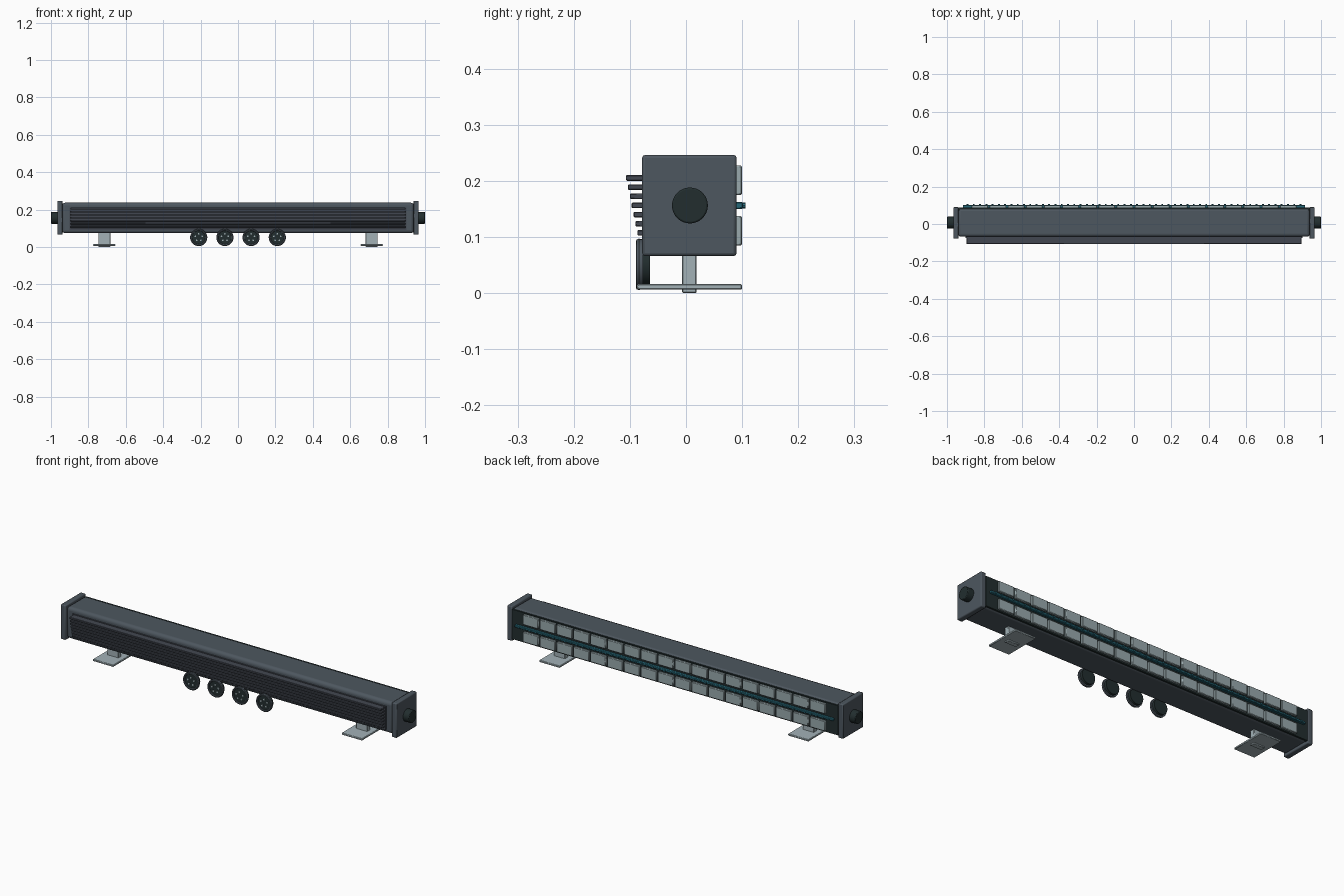
import bpy, math
from mathutils import Vector

if "Cube" in bpy.data.objects:
    bpy.data.objects.remove(bpy.data.objects["Cube"])


def material(name, rgb):
    m = bpy.data.materials.new(name)
    m.diffuse_color = (*rgb, 1)
    m.use_nodes = True
    m.node_tree.nodes["Principled BSDF"].inputs["Base Color"].default_value = m.diffuse_color
    return m


SLATE = material("slate_metal", (0.075, 0.095, 0.115))
FIN = material("fin_grey", (0.055, 0.064, 0.082))
DARK = material("dark_rubber", (0.016, 0.027, 0.028))
STEEL = material("pale_steel", (0.36, 0.44, 0.47))
LENS = material("lens_grey", (0.32, 0.40, 0.42))
TEAL = material("teal_strip", (0.02, 0.14, 0.19))


def finish(ob, name, mat, bevel=0, segments=1):
    ob.name = name
    ob.data.materials.append(mat)
    if bevel:
        mod = ob.modifiers.new("soft_edges", 'BEVEL')
        mod.width, mod.segments = bevel, segments
        mod.limit_method = 'ANGLE'
    bpy.ops.object.shade_smooth_by_angle(angle=math.radians(35))
    return ob


def box(name, mat, x, y, z, bevel=0, segments=1):
    """Box from (min, max) pairs along each axis."""
    bpy.ops.mesh.primitive_cube_add(size=1)
    ob = bpy.context.object
    lo, hi = Vector((x[0], y[0], z[0])), Vector((x[1], y[1], z[1]))
    ob.location = (lo + hi) / 2
    ob.scale = hi - lo
    bpy.ops.object.transform_apply(location=False, rotation=False, scale=True)
    return finish(ob, name, mat, bevel, segments)


def rod(name, mat, axis, span, centre, radius, sides=32, bevel=0):
    """Cylinder along x or y; centre gives the other two coordinates."""
    mid = (span[0] + span[1]) / 2
    if axis == 'x':
        loc, rot = (mid, *centre), (0, math.pi / 2, 0)
    else:
        loc, rot = (centre[0], mid, centre[1]), (math.pi / 2, 0, 0)
    bpy.ops.mesh.primitive_cylinder_add(vertices=sides, radius=radius,
                                        depth=span[1] - span[0], location=loc, rotation=rot)
    return finish(bpy.context.object, name, mat, bevel, 2)


# Long housing and the dark board set in its back
box("housing", SLATE, (-0.94, 0.94), (-0.068, 0.085), (0.074, 0.237), 0.016, 4)
box("back_board", DARK, (-0.937, 0.937), (0.07, 0.089), (0.078, 0.232))

# Cooling fins, each one shallower than the one above
box("fin_base", FIN, (-0.90, 0.90), (-0.074, -0.06), (0.09, 0.212))
for i in range(7):
    z = 0.205 - i * 0.0163
    box("cooling_fin", FIN, (-0.895, 0.895), (-0.107 + i * 0.0034, -0.065),
        (z - 0.005, z + 0.005), 0.0015)

# End caps, side knobs and mounting feet
for s in (-1, 1):
    def span(a, b):
        return tuple(sorted((s * a, s * b)))
    box("end_cap", SLATE, span(0.937, 0.966), (-0.078, 0.09), (0.066, 0.246), 0.005, 2)
    rod("side_knob", DARK, 'x', span(0.96, 1.0), (0.007, 0.156), 0.032, 32, 0.003)
    box("foot_post", STEEL, span(0.683, 0.747), (-0.007, 0.019), (0.0, 0.08), 0.002)
    box("foot_plate", STEEL, span(0.656, 0.774), (-0.087, 0.1), (0.006, 0.016), 0.002)

# Row of round connectors under the front edge
for x in (-0.21, -0.07, 0.07, 0.21):
    z = 0.051
    rod("connector_body", DARK, 'y', (-0.084, -0.064), (x, z), 0.038)
    rod("connector_flange", SLATE, 'y', (-0.082, -0.077), (x, z), 0.045)
    rod("connector_face", DARK, 'y', (-0.0845, -0.08), (x, z), 0.039)
    bpy.ops.mesh.primitive_torus_add(major_radius=0.0405, minor_radius=0.0055,
                                     major_segments=32, minor_segments=8,
                                     location=(x, -0.084, z), rotation=(math.pi / 2, 0, 0))
    finish(bpy.context.object, "connector_rim", SLATE)
    for k in range(5):
        a = math.pi / 2 + k * math.tau / 5
        rod("connector_pin", STEEL, 'y', (-0.088, -0.08),
            (x + 0.019 * math.cos(a), z + 0.019 * math.sin(a)), 0.0045, 10)

# Two rows of lens tiles on the back
COUNT, PITCH = 18, 0.097
for i in range(COUNT):
    x = (i - (COUNT - 1) / 2) * PITCH
    for z in (0.111, 0.201):
        box("lens_tile", LENS, (x - 0.044, x + 0.044), (0.085, 0.1),
            (z - 0.026, z + 0.026), 0.002)

# Teal light strip between the rows, with a line of small lamps
box("light_strip", TEAL, (-0.915, 0.915), (0.085, 0.1015), (0.15, 0.162), 0.002)
for i in range(54):
    x = (i - 26.5) * 0.0336
    rod("strip_lamp", TEAL, 'y', (0.095, 0.106), (x, 0.156), 0.005, 8)
